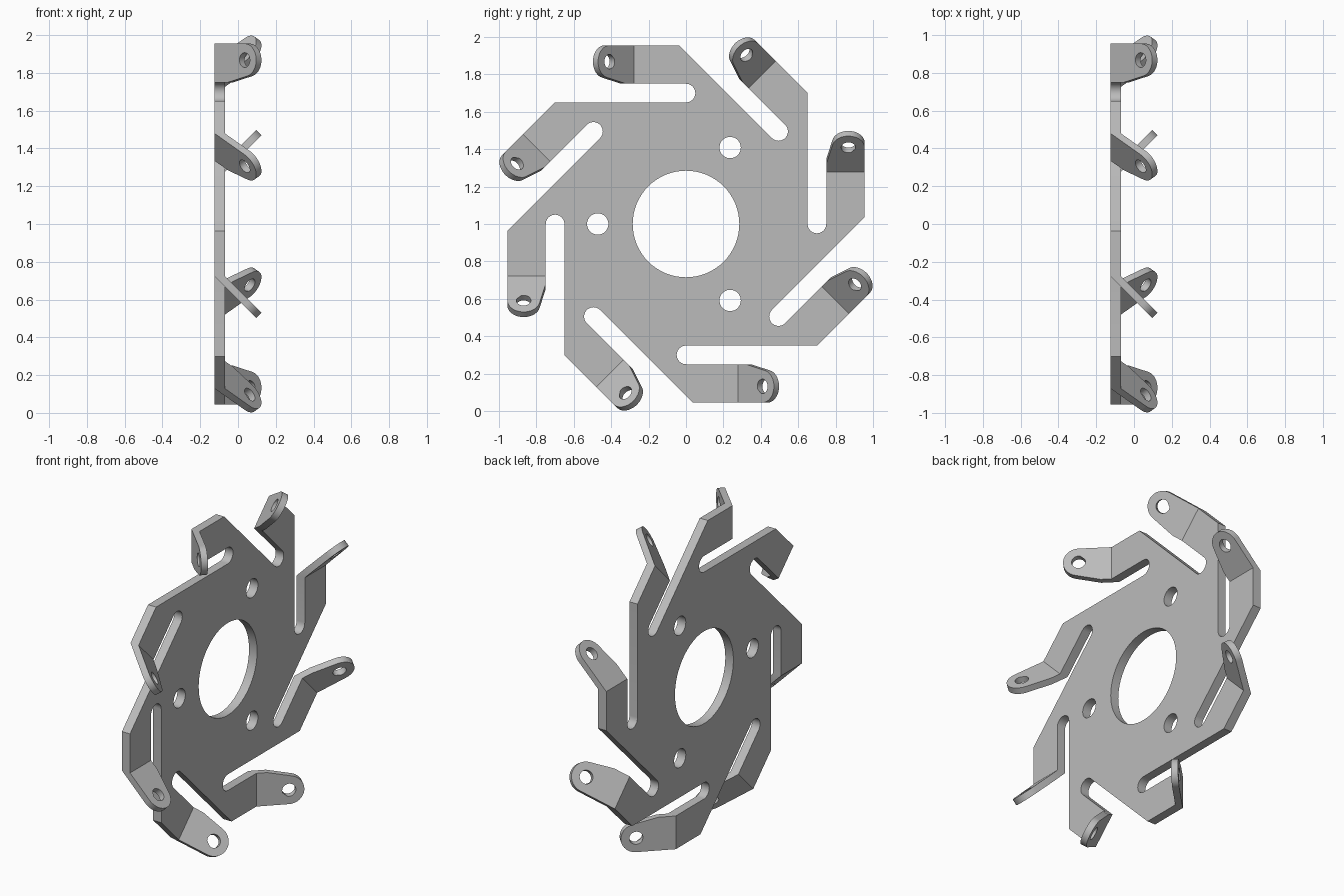
import bpy, bmesh, math
from mathutils import Matrix, Vector

cube = bpy.data.objects.get("Cube")
if cube:
    bpy.data.objects.remove(cube, do_unlink=True)

ARMS = 8
BACK = -0.124            # back face of the plate along x
THICK = 0.055            # plate thickness
TAB_THICK = THICK / math.sqrt(2)
BEND = -0.277            # where each arm folds
SLOT_IN, SLOT_OUT, ARM_OUT = 0.65, 0.75, 0.955
TIP_R, TAB_LEN = 0.087, 0.312

steel = bpy.data.materials.new("grey steel")
steel.use_nodes = True
grey = (0.5, 0.5, 0.5, 1)
steel.diffuse_color = grey
steel.node_tree.nodes["Principled BSDF"].inputs["Base Color"].default_value = grey


def arc(cx, cy, r, start, end, steps):
    """Points on a circular arc, angles in degrees."""
    angles = [math.radians(start + (end - start) * i / steps) for i in range(steps + 1)]
    return [(cx + r * math.cos(a), cy + r * math.sin(a)) for a in angles]


def circle(cx, cy, r, steps=32):
    return arc(cx, cy, r, 0, 360, steps)[:-1]


def sheet(name, loops, thickness):
    """Flat sheet with holes, extruded evenly about its own plane."""
    curve = bpy.data.curves.new(name, 'CURVE')
    curve.dimensions, curve.fill_mode = '2D', 'BOTH'
    curve.extrude = thickness / 2
    for loop in loops:
        spline = curve.splines.new('POLY')
        spline.points.add(len(loop) - 1)
        for point, (x, y) in zip(spline.points, loop):
            point.co = (x, y, 0, 1)
        spline.use_cyclic_u = True
    obj = bpy.data.objects.new(name, curve)
    bpy.context.collection.objects.link(obj)
    bpy.ops.object.select_all(action='DESELECT')
    obj.select_set(True)
    bpy.context.view_layer.objects.active = obj
    bpy.ops.object.convert(target='MESH')
    obj = bpy.context.view_layer.objects.active
    bm = bmesh.new()
    bm.from_mesh(obj.data)
    bmesh.ops.remove_doubles(bm, verts=bm.verts, dist=0.0001)
    bmesh.ops.recalc_face_normals(bm, faces=bm.faces)
    bm.to_mesh(obj.data)
    bm.free()
    obj.data.materials.clear()
    obj.data.materials.append(steel)
    bpy.ops.object.shade_smooth_by_angle(angle=math.radians(30))
    return obj


def frame(x_axis, y_axis, z_axis, origin):
    m = Matrix((x_axis, y_axis, z_axis)).transposed().to_4x4()
    m.translation = origin
    return m


# Plate: one slotted arm outline repeated around the centre
slot_mid, slot_r = (SLOT_IN + SLOT_OUT) / 2, (SLOT_OUT - SLOT_IN) / 2
corner = SLOT_IN * math.sqrt(2) - ARM_OUT
arm = arc(0, slot_mid, slot_r, -90, 90, 12)
arm += [(BEND, SLOT_OUT), (BEND, ARM_OUT), (corner, ARM_OUT)]
outline = []
for k in range(ARMS):
    turn = Matrix.Rotation(-math.tau * k / ARMS, 2)
    outline += [tuple(turn @ Vector(p)) for p in arm]
bolt_holes = [circle(0.472 * math.cos(math.radians(a)), 0.472 * math.sin(math.radians(a)), 0.057)
              for a in (60, 180, 300)]
plate = sheet("slotted_plate", [outline, circle(0, 0, 0.285, 64)] + bolt_holes, THICK)
plate.data.transform(frame((0, 1, 0), (0, 0, 1), (1, 0, 0), (BACK + THICK / 2, 0, 1)))

# Bent tab: tapered tongue with a rounded, drilled tip
tip_s, tip_v = TAB_LEN - TIP_R, ARM_OUT - TIP_R
tongue = [(0, SLOT_OUT), (0.1, SLOT_OUT)]
tongue += arc(tip_s, tip_v, TIP_R, -77.5, 90, 20) + [(0, ARM_OUT)]
tab = sheet("bent_tab", [tongue, circle(tip_s, tip_v, 0.039)], TAB_THICK)
# Mitre the root so it meets the plate edge
for v in tab.data.vertices:
    if v.co.x < 0.001 and v.co.z < 0:
        v.co.x += TAB_THICK
h = math.sqrt(0.5)
normal = Vector((h, h, 0))
root = Vector((BACK, BEND, 0)) + normal * TAB_THICK / 2
tab.data.transform(frame((h, -h, 0), (0, 0, 1), -normal, root))

# Repeat the tab on every arm
for k in range(ARMS):
    obj = tab if k == 0 else tab.copy()
    if k:
        obj.name = f"bent_tab_{k + 1}"
        bpy.context.collection.objects.link(obj)
    obj.matrix_world = Matrix.Translation((0, 0, 1)) @ Matrix.Rotation(math.tau * k / ARMS, 4, 'X')
